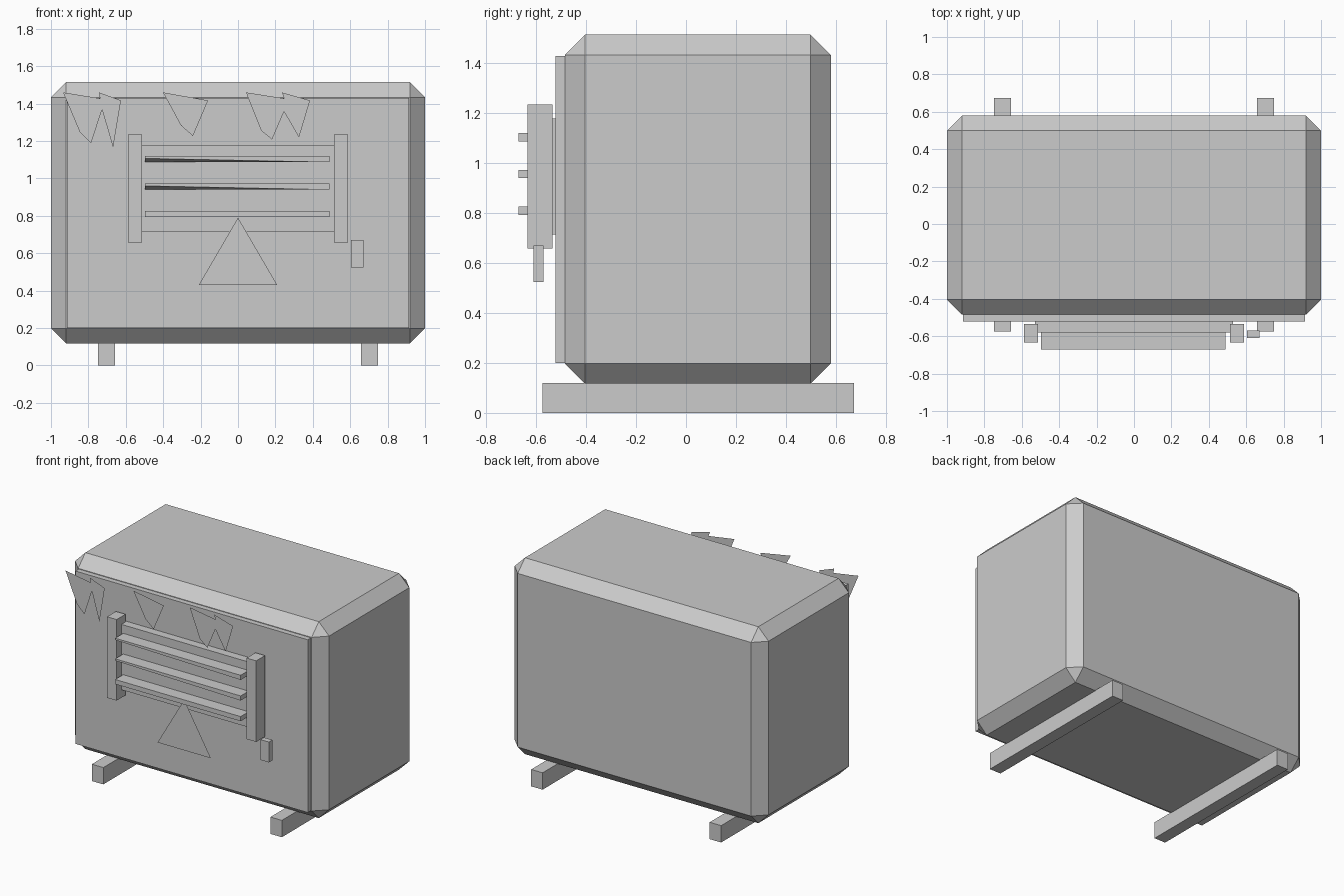
import bpy, bmesh

if "Cube" in bpy.data.objects:
    bpy.data.objects.remove(bpy.data.objects["Cube"])


def make_object(name, bm):
    mesh = bpy.data.meshes.new(name)
    bm.to_mesh(mesh)
    bm.free()
    obj = bpy.data.objects.new(name, mesh)
    bpy.context.collection.objects.link(obj)
    return obj


def box(name, xs, ys, zs, chamfer=0.0):
    """Box from (min, max) ranges, with optional flat chamfer."""
    bm = bmesh.new()
    bmesh.ops.create_cube(bm, size=1)
    for v in bm.verts:
        v.co = [(r[0] + r[1]) / 2 + c * (r[1] - r[0]) for c, r in zip(v.co, (xs, ys, zs))]
    if chamfer:
        bmesh.ops.bevel(bm, geom=bm.edges[:], offset=chamfer, offset_type='OFFSET',
                        segments=1, affect='EDGES', profile=0.5)
    return make_object(name, bm)


def flat_shape(name, points, y):
    """Thin cut-out facing the front."""
    bm = bmesh.new()
    face = bm.faces.new([bm.verts.new((x, y, z)) for x, z in points])
    face.normal_update()
    if face.normal.y > 0:
        face.normal_flip()
    return make_object(name, bm)


# Chamfered body and raised front panel
box("body", (-1, 1), (-0.485, 0.58), (0.117, 1.515), 0.081)
box("front_panel", (-0.915, 0.915), (-0.522, -0.484), (0.2, 1.43))

# Foot rails and grille posts, one on each side
for side, s in (("left", -1), ("right", 1)):
    box(f"{side}_foot_rail", sorted((s * 0.658, s * 0.748)), (-0.575, 0.673), (0, 0.12))
    box(f"{side}_grille_post", sorted((s * 0.512, s * 0.587)), (-0.634, -0.534), (0.658, 1.235))

# Grille plate and slats; the upper two slats are twisted at the left end
box("grille_plate", (-0.53, 0.53), (-0.58, -0.521), (0.715, 1.18))
for i, z in enumerate((0.793, 0.94, 1.087)):
    slat = box(f"grille_slat_{i + 1}", (-0.498, 0.49), (-0.67, -0.575), (z, z + 0.033))
    if i:
        for v in slat.data.vertices:
            if v.co.x < 0 and v.co.y < -0.6 and v.co.z < z + 0.01:
                v.co.z += 0.02

# Small latch
box("latch", (0.604, 0.67), (-0.61, -0.57), (0.525, 0.67))

# Flat warning-style triangle and icicle cut-outs
flat_shape("triangle_plate", [(-0.21, 0.43), (0.21, 0.43), (0, 0.79)], -0.605)
flat_shape("left_icicles", [(-0.935, 1.46), (-0.738, 1.428), (-0.743, 1.46), (-0.626, 1.417),
                            (-0.668, 1.166), (-0.727, 1.369), (-0.786, 1.187), (-0.845, 1.246)], -0.605)
flat_shape("middle_icicle", [(-0.401, 1.46), (-0.16, 1.417), (-0.241, 1.227), (-0.305, 1.283)], -0.605)
flat_shape("right_icicles", [(0.043, 1.46), (0.246, 1.428), (0.235, 1.46), (0.385, 1.417),
                             (0.326, 1.219), (0.246, 1.358), (0.182, 1.208), (0.123, 1.257)], -0.605)
